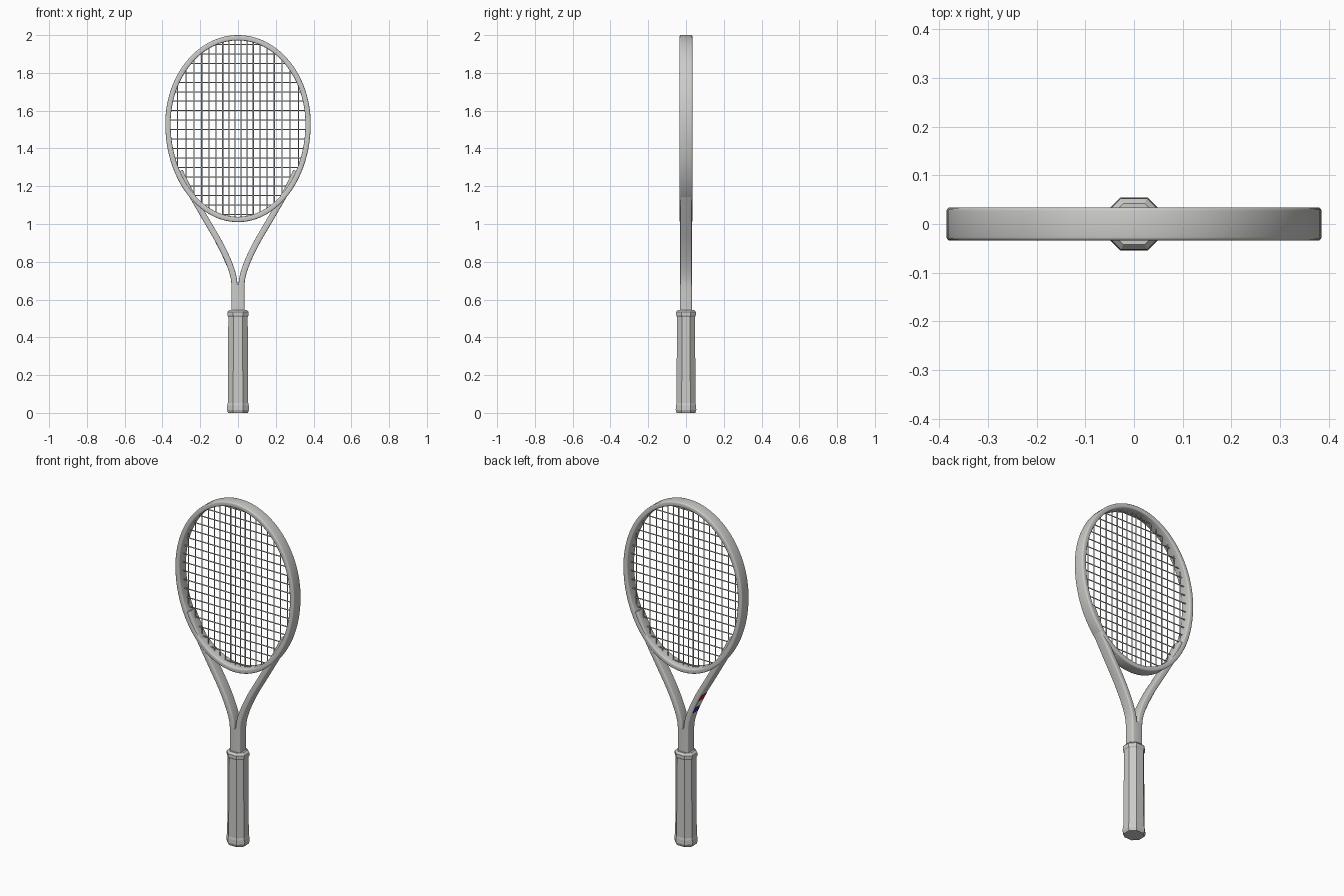
import bpy, bmesh, math
from mathutils import Vector

cube = bpy.data.objects.get("Cube")
if cube:
    bpy.data.objects.remove(cube, do_unlink=True)


def material(name, rgb):
    m = bpy.data.materials.new(name)
    m.use_nodes = True
    m.diffuse_color = (*rgb, 1)
    bsdf = next(n for n in m.node_tree.nodes if n.type == 'BSDF_PRINCIPLED')
    bsdf.inputs["Base Color"].default_value = (*rgb, 1)
    return m


GREY = material("light grey", (0.6, 0.6, 0.58))
RED = material("red", (0.6, 0.01, 0.03))
WHITE = material("white", (0.85, 0.85, 0.85))
BLUE = material("blue", (0.02, 0.02, 0.35))


def finish(name, bm, mat, smooth=True):
    bmesh.ops.recalc_face_normals(bm, faces=bm.faces)
    mesh = bpy.data.meshes.new(name)
    bm.to_mesh(mesh)
    bm.free()
    mesh.materials.append(mat)
    obj = bpy.data.objects.new(name, mesh)
    bpy.context.scene.collection.objects.link(obj)
    if smooth:
        bpy.ops.object.select_all(action='DESELECT')
        obj.select_set(True)
        bpy.context.view_layer.objects.active = obj
        bpy.ops.object.shade_smooth_by_angle(angle=math.radians(35))
    return obj


def loft(bm, rings, closed=False):
    """Skin a row of equal vertex rings, capping the ends unless closed."""
    rings = [[bm.verts.new(p) for p in ring] for ring in rings]
    n = len(rings[0])
    for i in range(len(rings) - (0 if closed else 1)):
        a, b = rings[i], rings[(i + 1) % len(rings)]
        for j in range(n):
            k = (j + 1) % n
            bm.faces.new((a[j], a[k], b[k], b[j]))
    if not closed:
        bm.faces.new(rings[0])
        bm.faces.new(rings[-1])


def sweep(bm, path, section, closed=False):
    """Carry a (normal, depth) section along a path of (x, z) points."""
    rings, n = [], len(path)
    for i, p in enumerate(path):
        before = path[i - 1] if closed or i else p
        after = path[(i + 1) % n] if closed or i < n - 1 else p
        t = (after - before).normalized()
        rings.append([(p.x + t.y * u, y, p.y - t.x * u) for u, y in section])
    loft(bm, rings, closed)


def rounded_section(w, d, r, steps=3):
    pts = []
    for q, (sx, sy) in enumerate(((1, 1), (-1, 1), (-1, -1), (1, -1))):
        for s in range(steps + 1):
            a = (q + s / steps) * math.pi / 2
            pts.append((sx * (w - r) + r * math.cos(a), sy * (d - r) + r * math.sin(a)))
    return pts


def spline(points, steps=8):
    """Smooth curve through the points."""
    pts = [Vector(p) for p in points]
    pts = [2 * pts[0] - pts[1]] + pts + [2 * pts[-1] - pts[-2]]
    out = []
    for a, b, c, d in zip(pts, pts[1:], pts[2:], pts[3:]):
        for s in range(steps):
            t = s / steps
            out.append(0.5 * (2 * b + (c - a) * t + (2 * a - 5 * b + 4 * c - d) * t * t
                              + (3 * b - a - 3 * c + d) * t ** 3))
    return out + [pts[-2]]


# Egg-shaped head hoop, along the middle of the frame
CENTRE, HALF_W, UP, DOWN, WALL = 1.53, 0.371, 0.456, 0.506, 0.014
COUNT = 96
hoop = []
for i in range(COUNT):
    a = 2 * math.pi * i / COUNT
    hoop.append(Vector((HALF_W * math.cos(a),
                        CENTRE + (UP if math.sin(a) > 0 else DOWN) * math.sin(a))))
bm = bmesh.new()
sweep(bm, hoop, rounded_section(WALL, 0.034, 0.007), closed=True)
finish("head_frame", bm, GREY)

# Two throat arms that run down from the hoop and meet at the shaft
arm = spline([(0.018, 0.53), (0.018, 0.65), (0.024, 0.72), (0.05, 0.8), (0.098, 0.9),
              (0.156, 1.0), (0.214, 1.1), (0.259, 1.18), (0.308, 1.28)])
for side, label in ((1, "left"), (-1, "right")):
    bm = bmesh.new()
    sweep(bm, [Vector((side * p.x, p.y)) for p in arm], rounded_section(0.016, 0.031, 0.007))
    finish(label + "_throat_arm", bm, GREY)

# Solid shaft between the throat and the grip
bm = bmesh.new()
sweep(bm, [Vector((0, 0.5)), Vector((0, 0.68))], rounded_section(0.034, 0.0315, 0.007))
finish("shaft", bm, GREY)

# Three thin painted bands on the outside of the right arm
for name, mat, low in (("blue_band", BLUE, 0.79), ("white_band", WHITE, 0.83),
                       ("red_band", RED, 0.87)):
    path = []
    for s in range(5):
        z = low + 0.01 * s
        a, b = next((a, b) for a, b in zip(arm, arm[1:]) if a.y <= z <= b.y)
        path.append(Vector((-a.lerp(b, (z - a.y) / (b.y - a.y)).x, z)))
    bm = bmesh.new()
    sweep(bm, path, [(-0.015, -0.024), (-0.0175, -0.024), (-0.0175, 0.024), (-0.015, 0.024)])
    finish(name, bm, mat)


# Strings: thin rods whose ends sit inside the hoop
def rod(bm, start, end, radius=0.003, sides=6):
    start, end = Vector(start), Vector(end)
    turn = (end - start).to_track_quat('Z', 'Y')
    ring = [turn @ Vector((radius * math.cos(i * math.tau / sides),
                           radius * math.sin(i * math.tau / sides), 0)) for i in range(sides)]
    loft(bm, [[p + v for v in ring] for p in (start, end)])


bm = bmesh.new()
for i in range(9):
    u = i + 0.5
    x = 0.03 * u + 0.0009 * u * u
    reach = math.sqrt(1 - (x / HALF_W) ** 2)
    for side in (1, -1):
        rod(bm, (side * x, 0, CENTRE - DOWN * reach), (side * x, 0, CENTRE + UP * reach))
finish("main_strings", bm, GREY)

bm = bmesh.new()
for i in range(19):
    z = 1.05 + 0.05 * i
    x = HALF_W * math.sqrt(1 - ((z - CENTRE) / (UP if z > CENTRE else DOWN)) ** 2)
    rod(bm, (-x, 0, z), (x, 0, z))
finish("cross_strings", bm, GREY)

# Eight-sided grip with a flared butt and a collar at the top
quarter = [(0.057, 0.024), (0.027, 0.053)]
octagon = quarter + [(-x, y) for x, y in reversed(quarter)]
octagon += [(-x, -y) for x, y in octagon]
profile = [(0, 0.92), (0.016, 1.03), (0.04, 1.0), (0.052, 0.95), (0.508, 0.9),
           (0.516, 0.99), (0.534, 0.99), (0.546, 0.8)]
bm = bmesh.new()
loft(bm, [[(x * s, y * s, z) for x, y in octagon] for z, s in profile])
finish("grip", bm, GREY, smooth=False)
